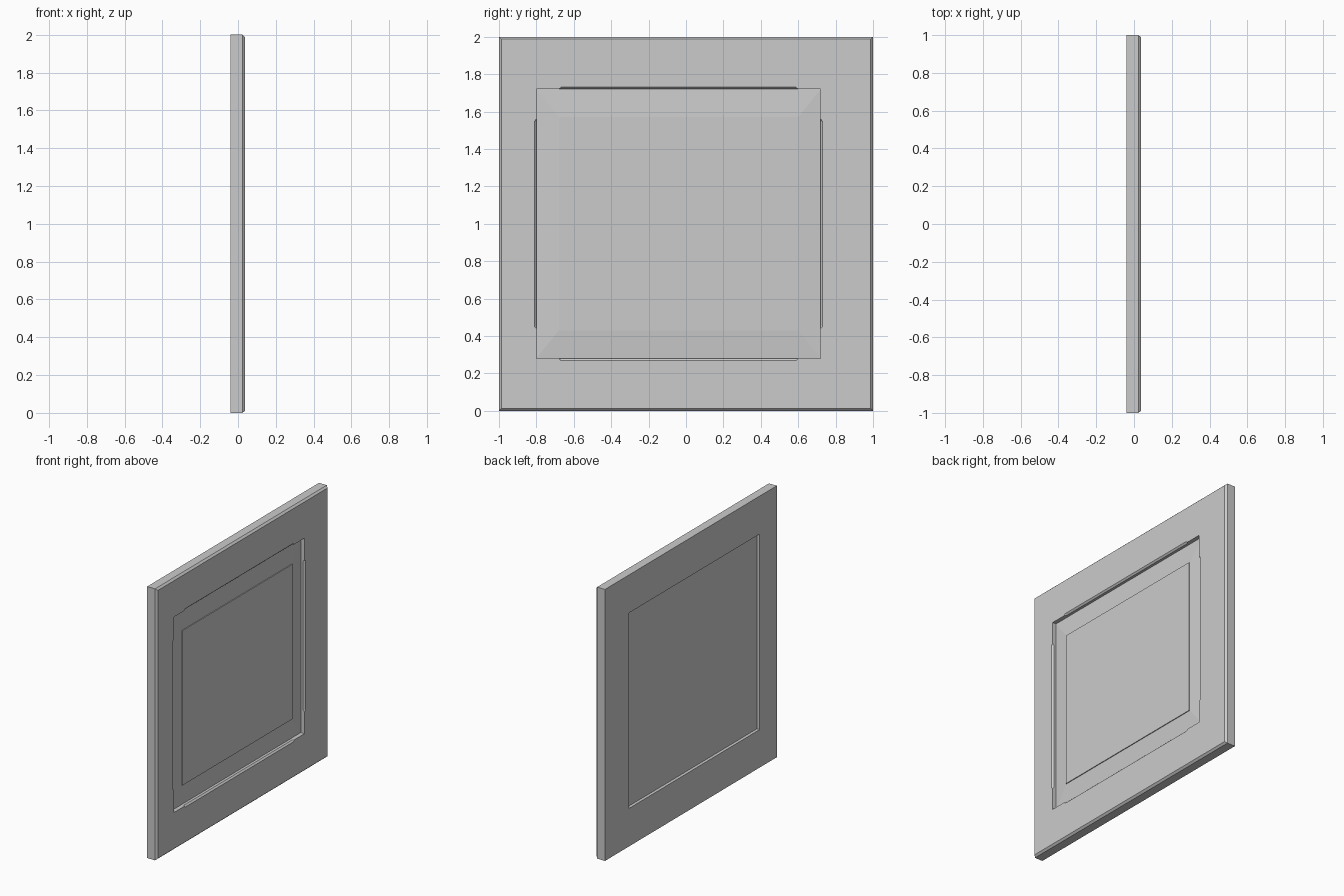
import bpy, bmesh
from mathutils import Vector

cube = bpy.data.objects.get("Cube")
if cube:
    bpy.data.objects.remove(cube)

# One flat grey for the whole door
grey = bpy.data.materials.new("door_grey")
grey.use_nodes = True
colour = (0.6, 0.6, 0.6, 1)
grey.diffuse_color = colour
grey.node_tree.nodes["Principled BSDF"].inputs["Base Color"].default_value = colour

BACK, FRONT = -0.04, 0.038
OUTER = (-1, 1, 0, 2)                # y min, y max, z min, z max
OPENING = (-0.8, 0.72, 0.28, 1.72)


def inset(rect, dy, dz):
    y0, y1, z0, z1 = rect
    return (y0 + dy, y1 - dy, z0 + dz, z1 - dz)


def finish(name, bm):
    bmesh.ops.recalc_face_normals(bm, faces=bm.faces)
    mesh = bpy.data.meshes.new(name)
    bm.to_mesh(mesh)
    bm.free()
    mesh.materials.append(grey)
    obj = bpy.data.objects.new(name, mesh)
    bpy.context.collection.objects.link(obj)
    return obj


def stacked_rects(name, levels, ring):
    """Join rectangles at given x positions; a ring closes on itself, else cap it."""
    bm = bmesh.new()
    loops = []
    for x, (y0, y1, z0, z1) in levels:
        corners = ((y0, z0), (y1, z0), (y1, z1), (y0, z1))
        loops.append([bm.verts.new((x, y, z)) for y, z in corners])
    pairs = list(zip(loops, loops[1:]))
    if ring:
        pairs.append((loops[-1], loops[0]))
    else:
        bm.faces.new(loops[0])
        bm.faces.new(loops[-1])
    for a, b in pairs:
        for i in range(4):
            j = (i + 1) % 4
            bm.faces.new((a[i], a[j], b[j], b[i]))
    return finish(name, bm)


# Frame with a chamfered outer front edge
frame = stacked_rects("door_frame", [
    (BACK, OUTER),
    (FRONT - 0.014, OUTER),
    (FRONT, inset(OUTER, 0.013, 0.013)),
    (FRONT, OPENING),
    (BACK, OPENING),
], ring=True)

# Raised panel: sloped border, small step, flat field
FIELD = inset(OPENING, 0.12, 0.15)
stacked_rects("raised_panel", [
    (-0.018, OPENING),
    (0.008, OPENING),
    (0.018, FIELD),
    (0.024, FIELD),
], ring=False)

# Stopped chamfers along the inner front edges of the frame
y0, y1, z0, z1 = OPENING
cy, cz = (y0 + y1) / 2, (z0 + z1) / 2
Y, Z, X = Vector((0, 1, 0)), Vector((0, 0, 1)), Vector((1, 0, 0))
edges = [(cy, z0, Y, Z, 0.64), (cy, z1, Y, Z, 0.64),
         (y0, cz, Z, Y, 0.56), (y1, cz, Z, Y, 0.56)]
for y, z, along, across, half in edges:
    centre = Vector((FRONT, y, z))
    bm = bmesh.new()
    for end in (-1, 1):
        bm.verts.new(centre + along * half * end)
        for side in (X, -X, across, -across):
            bm.verts.new(centre + along * (half - 0.012) * end + side * 0.011)
    bmesh.ops.convex_hull(bm, input=bm.verts)
    cutter = finish("chamfer_cutter", bm)
    cutter.hide_render = True
    cutter.hide_viewport = True
    cut = frame.modifiers.new("stopped_chamfer", "BOOLEAN")
    cut.operation = "DIFFERENCE"
    cut.solver = "EXACT"
    cut.object = cutter
